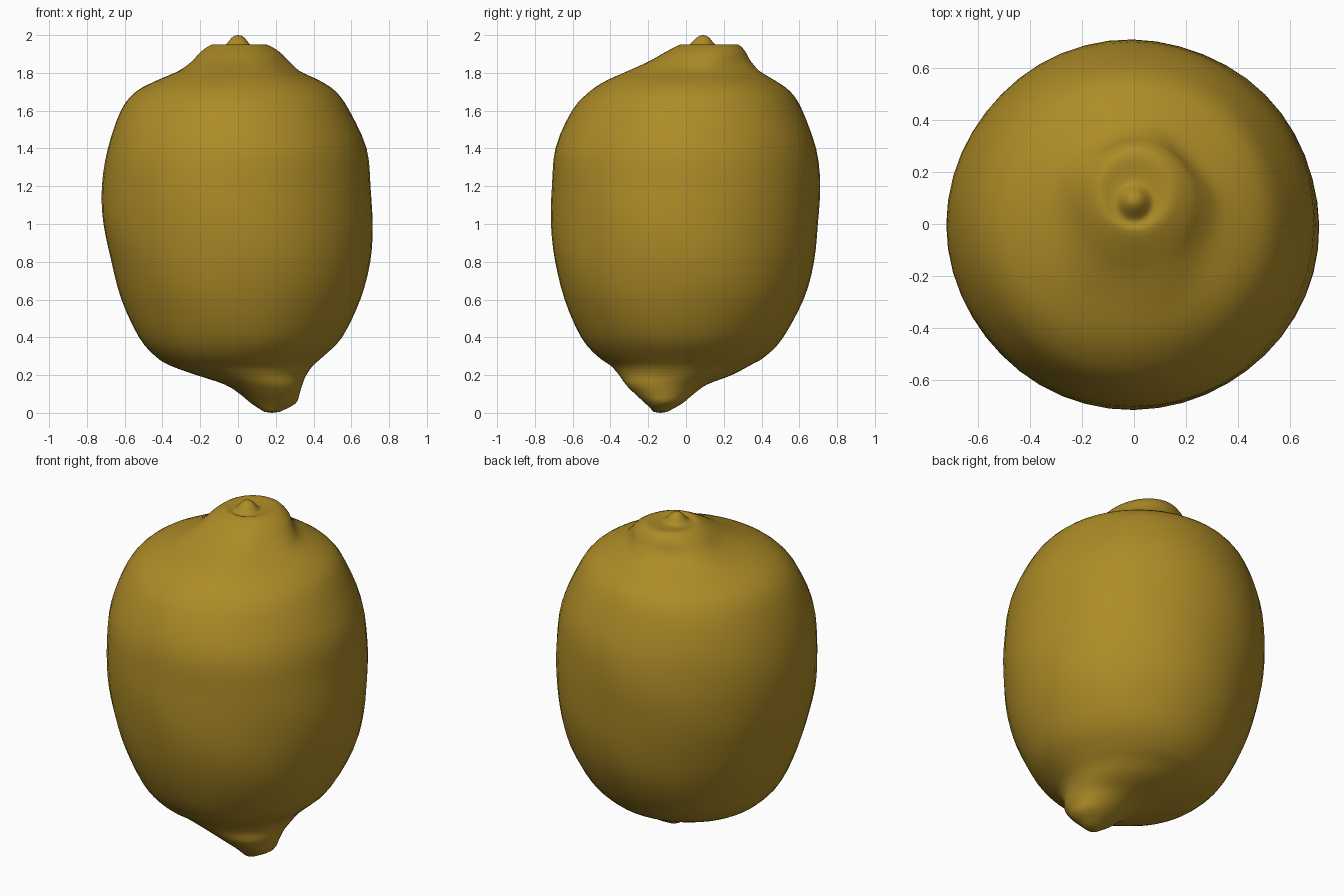
import bpy, bmesh, math

if "Cube" in bpy.data.objects:
    bpy.data.objects.remove(bpy.data.objects["Cube"])

# Cross-sections from bottom tip to top nub: z, x min, x max, y min, y max
SECTIONS = [
    (0.005, 0.14, 0.22, -0.17, -0.10), (0.05, 0.07, 0.305, -0.215, -0.02),
    (0.10, 0.01, 0.325, -0.27, 0.04), (0.15, -0.07, 0.34, -0.32, 0.11),
    (0.20, -0.22, 0.36, -0.355, 0.24), (0.25, -0.36, 0.395, -0.40, 0.335),
    (0.30, -0.44, 0.45, -0.47, 0.42), (0.40, -0.525, 0.55, -0.555, 0.515),
    (0.60, -0.615, 0.65, -0.645, 0.62), (0.80, -0.67, 0.70, -0.695, 0.675),
    (1.00, -0.71, 0.715, -0.713, 0.70), (1.20, -0.717, 0.705, -0.71, 0.71),
    (1.40, -0.69, 0.68, -0.69, 0.69), (1.60, -0.62, 0.59, -0.60, 0.62),
    (1.70, -0.54, 0.52, -0.51, 0.555), (1.76, -0.43, 0.43, -0.42, 0.47),
    (1.81, -0.32, 0.32, -0.31, 0.385), (1.86, -0.25, 0.265, -0.20, 0.34),
    (1.91, -0.20, 0.22, -0.11, 0.315), (1.95, -0.14, 0.15, -0.03, 0.275),
    (1.945, -0.09, 0.09, 0.00, 0.19), (1.95, -0.065, 0.065, 0.02, 0.155),
    (1.985, -0.035, 0.035, 0.055, 0.125), (1.998, -0.015, 0.015, 0.075, 0.105),
]
SIDES, STEPS = 48, 3


def spline(a, b, c, d, t):
    """Catmull-Rom blend between two neighbouring sections."""
    return [0.5 * (2 * q + (r - p) * t + (2 * p - 5 * q + 4 * r - s) * t * t
                   + (3 * q - p - 3 * r + s) * t ** 3)
            for p, q, r, s in zip(a, b, c, d)]


# Smoothly interpolated sections
rows = []
last = len(SECTIONS) - 1
for i in range(last):
    pts = [SECTIONS[min(max(i + k, 0), last)] for k in (-1, 0, 1, 2)]
    rows += [spline(*pts, s / STEPS) for s in range(STEPS)]
rows.append(SECTIONS[-1])

# Fruit skin, lofted through elliptical rings with slight unevenness
bm = bmesh.new()
rings = []
for z, x0, x1, y0, y1 in rows:
    ring = []
    for k in range(SIDES):
        a = 2 * math.pi * k / SIDES
        swell = 1 + 0.006 * math.sin(3 * a + 4 * z) * math.sin(7 * z + 2 * a)
        # gentle wrinkles around the shoulder
        swell += 0.03 * math.sin(5 * a + 1) * math.exp(-((z - 1.84) / 0.05) ** 2)
        ring.append(bm.verts.new(((x0 + x1) / 2 + (x1 - x0) / 2 * math.cos(a) * swell,
                                  (y0 + y1) / 2 + (y1 - y0) / 2 * math.sin(a) * swell, z)))
    rings.append(ring)
for low, high in zip(rings, rings[1:]):
    for k in range(SIDES):
        n = (k + 1) % SIDES
        bm.faces.new((low[k], low[n], high[n], high[k]))

# Closed tips
for ring, tip, top in ((rings[0], (0.18, -0.135, 0.0), False),
                       (rings[-1], (0.0, 0.09, 2.0), True)):
    v = bm.verts.new(tip)
    for k in range(SIDES):
        n = (k + 1) % SIDES
        bm.faces.new((ring[k], ring[n], v) if top else (ring[n], ring[k], v))
for f in bm.faces:
    f.smooth = True

mesh = bpy.data.meshes.new("lemon_skin")
bm.to_mesh(mesh)
bm.free()
lemon = bpy.data.objects.new("lemon_skin", mesh)
bpy.context.collection.objects.link(lemon)

# Colour
yellow = bpy.data.materials.new("golden yellow")
yellow.diffuse_color = (0.42, 0.26, 0.02, 1)
yellow.use_nodes = True
yellow.node_tree.nodes["Principled BSDF"].inputs["Base Color"].default_value = yellow.diffuse_color
mesh.materials.append(yellow)
